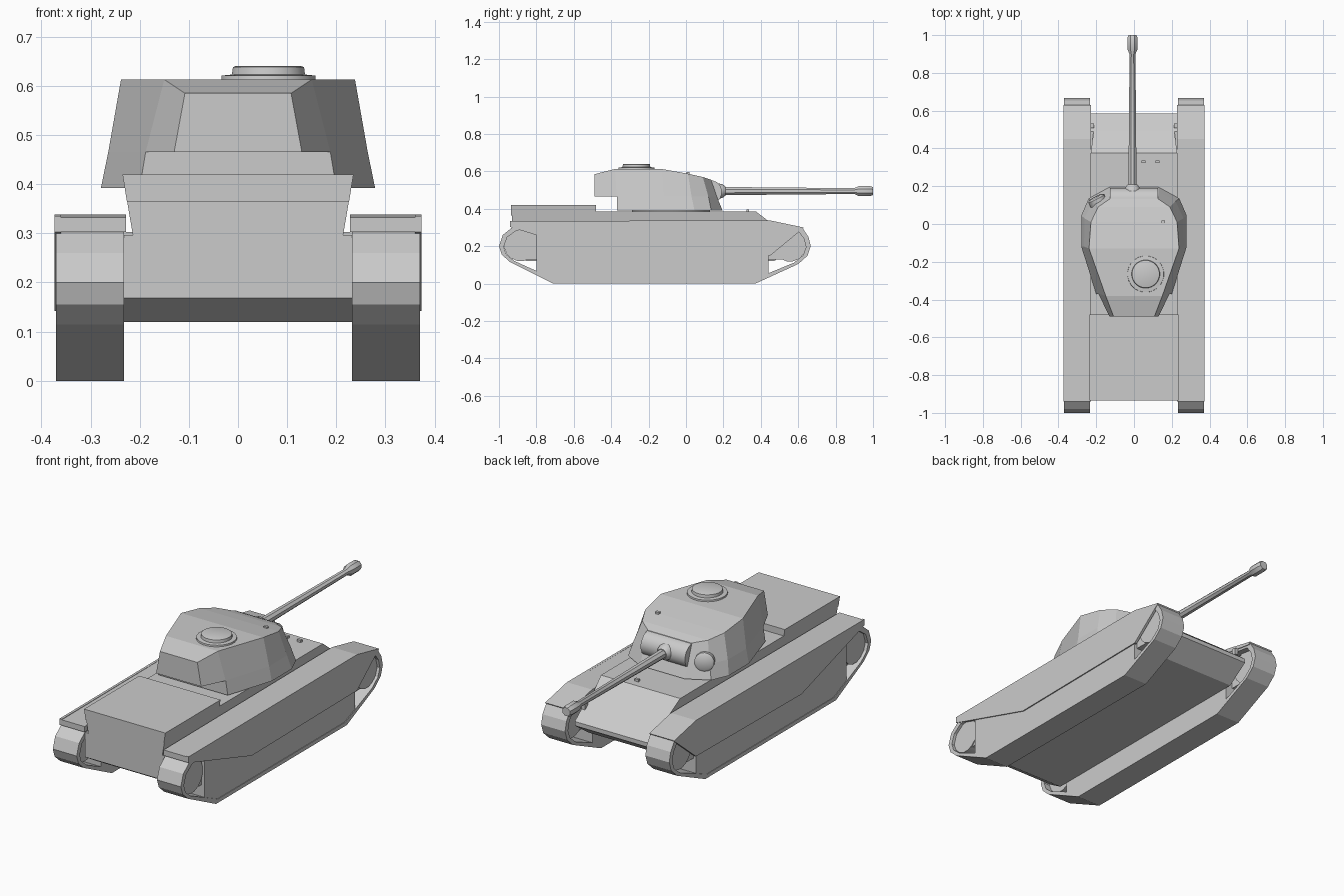
import bpy, bmesh, math
from mathutils import Vector

if "Cube" in bpy.data.objects:
    bpy.data.objects.remove(bpy.data.objects["Cube"])


def finish(name, bm):
    bmesh.ops.recalc_face_normals(bm, faces=bm.faces)
    me = bpy.data.meshes.new(name)
    bm.to_mesh(me)
    bm.free()
    ob = bpy.data.objects.new(name, me)
    bpy.context.collection.objects.link(ob)
    return ob


def loft(name, rings, cap=True):
    """Bridge equal-length closed rings of 3D points."""
    bm = bmesh.new()
    vs = [[bm.verts.new(p) for p in r] for r in rings]
    n = len(vs[0])
    for a, b in zip(vs, vs[1:]):
        for i in range(n):
            j = (i + 1) % n
            bm.faces.new((a[i], a[j], b[j], b[i]))
    if cap:
        bm.faces.new(vs[0])
        bm.faces.new(vs[-1])
    return finish(name, bm)


def prism(name, profile, x0, x1):
    """Extrude a (y, z) profile along x."""
    return loft(name, [[(x, y, z) for y, z in profile] for x in (x0, x1)])


def rect(y0, y1, hx, z):
    return [(-hx, y0, z), (hx, y0, z), (hx, y1, z), (-hx, y1, z)]


def lathe(name, profile, origin, axis, sides):
    """Revolve (distance, radius) pairs about an axis."""
    q = Vector((0, 0, 1)).rotation_difference(Vector(axis))
    rings = []
    for t, r in profile:
        ring = []
        for k in range(sides):
            a = 2 * math.pi * (k + 0.5) / sides
            ring.append(Vector(origin) + q @ Vector((r * math.cos(a), r * math.sin(a), t)))
        rings.append(ring)
    ob = loft(name, rings)
    bpy.ops.object.select_all(action='DESELECT')
    ob.select_set(True)
    bpy.context.view_layer.objects.active = ob
    bpy.ops.object.shade_smooth_by_angle(angle=math.radians(35))
    return ob


def box(name, c, s):
    x, y, z = c
    return loft(name, [[(x + p[0], y + p[1], z + p[2]) for p in rect(-s[1] / 2, s[1] / 2, s[0] / 2, h)]
                       for h in (-s[2] / 2, s[2] / 2)])


# Hull: lower tub, flared upper hull with sloped glacis, raised engine deck
prism("lower_hull", [(-0.93, 0.297), (-0.93, 0.168), (-0.85, 0.12), (0.47, 0.12),
                     (0.585, 0.2), (0.585, 0.222), (0.49, 0.297)], -0.233, 0.233)
loft("upper_hull", [rect(-0.93, 0.49, 0.214, 0.297), rect(-0.93, 0.375, 0.229, 0.385)])
loft("engine_deck", [rect(-0.935, -0.48, 0.226, 0.365), rect(-0.935, -0.48, 0.235, 0.42)])

# Running gear on both sides
track = [(-0.71, 0), (0.37, 0), (0.60, 0.105), (0.65, 0.15), (0.667, 0.2), (0.655, 0.25),
         (0.625, 0.295), (0.5, 0.315), (-0.85, 0.315), (-0.93, 0.30), (-0.98, 0.26),
         (-1.0, 0.2), (-0.985, 0.155), (-0.94, 0.115)]
cy, cz = -0.165, 0.165
inner = [(cy + (y - cy) * 0.97, cz + (z - cz) * 0.88) for y, z in track]
skirt = [(-0.94, 0.335), (-0.94, 0.303), (-0.42, 0.142), (0.45, 0.15), (0.63, 0.298), (0.45, 0.338)]
fender = [(-0.94, 0.303), (-0.94, 0.332), (0.45, 0.338), (0.63, 0.30), (0.62, 0.288), (0.44, 0.315)]
side_fill = [(-0.8, 0.06), (-0.71, 0.01), (0.37, 0.01), (0.44, 0.05), (0.44, 0.31), (-0.8, 0.31)]
for s, tag in ((-1, "left"), (1, "right")):
    a, b = s * 0.232, s * 0.37
    rings = [[(x, y, z) for y, z in p] for x, p in
             ((a, track), (b, track), (b, inner), (a, inner), (a, track))]
    band = loft(tag + "_track_band", rings, cap=False)
    bm = bmesh.new()
    bm.from_mesh(band.data)
    bmesh.ops.remove_doubles(bm, verts=bm.verts, dist=1e-5)
    bmesh.ops.recalc_face_normals(bm, faces=bm.faces)
    bm.to_mesh(band.data)
    bm.free()
    prism(tag + "_suspension_side", side_fill, a, s * 0.367)
    prism(tag + "_skirt", skirt, s * 0.36, s * 0.373)
    prism(tag + "_fender", fender, s * 0.228, s * 0.373)
    for end, y, r in (("rear", -0.885, 0.088), ("front", 0.555, 0.09)):
        lathe(f"{tag}_{end}_wheel", [(-0.045, r), (0.045, r)], (s * 0.31, y, 0.208), (1, 0, 0), 16)
    # Connecting plate between the rear wheel and the side wall
    prism(tag + "_rear_drive_plate", [(-0.8, 0.13), (-0.89, 0.13), (-0.89, 0.29), (-0.8, 0.29)],
          s * 0.27, s * 0.35)
    prism(tag + "_front_idler_plate", [(0.44, 0.13), (0.55, 0.13), (0.55, 0.29), (0.44, 0.29)],
          s * 0.27, s * 0.35)
    box(tag + "_headlamp", (s * 0.222, 0.52, 0.285), (0.02, 0.025, 0.035))
for x in (0.05, 0.125):
    box("driver_periscope", (x, 0.33, 0.389), (0.022, 0.014, 0.016))


def turret_shell(name, halves):
    """Rings given as (x, y, z) right halves; caps are strips of planar quads."""
    bm = bmesh.new()
    rings = []
    for h in halves:
        rings.append(([bm.verts.new(p) for p in h], [bm.verts.new((-x, y, z)) for x, y, z in h]))
    n = len(halves[0])
    for r, l in (rings[0], rings[-1]):
        for i in range(n - 1):
            bm.faces.new((r[i], r[i + 1], l[i + 1], l[i]))
    for (r0, l0), (r1, l1) in zip(rings, rings[1:]):
        for i in range(n - 1):
            bm.faces.new((r0[i], r0[i + 1], r1[i + 1], r1[i]))
            bm.faces.new((l0[i], l0[i + 1], l1[i + 1], l1[i]))
        for i in (0, n - 1):
            bm.faces.new((r0[i], r1[i], l1[i], l0[i]))
    return finish(name, bm)


# Turret: upper shell with rear bustle, lower skirt-like wall, ring
waist = [(0.13, -0.49, 0.465), (0.188, -0.37, 0.465), (0.264, -0.12, 0.465),
         (0.262, 0.03, 0.465), (0.22, 0.12, 0.465), (0.13, 0.165, 0.465)]
roof = [(0.108, -0.49, 0.585), (0.15, -0.38, 0.613), (0.238, -0.13, 0.613),
        (0.228, 0.01, 0.588), (0.19, 0.09, 0.57), (0.125, 0.135, 0.555)]
base = [(0.2, -0.37, 0.392), (0.279, -0.12, 0.392), (0.279, 0.045, 0.392),
        (0.24, 0.135, 0.392), (0.13, 0.195, 0.392)]
turret_shell("turret_shell", [waist, roof])
turret_shell("turret_lower_wall", [base, waist[1:]])
lathe("turret_ring", [(0, 0.21), (0.02, 0.21)], (0, -0.08, 0.378), (0, 0, 1), 24)

# Cupola with stepped rim, small roof fitting
lathe("cupola", [(0, 0.098), (0.018, 0.096), (0.02, 0.075), (0.035, 0.073), (0.037, 0.068)],
      (0.062, -0.265, 0.603), (0, 0, 1), 24)
box("roof_sight", (0.155, 0.01, 0.59), (0.02, 0.015, 0.014))

# Gun mantlet, cheek port, barrel with muzzle brake
lathe("gun_mantlet", [(-0.128, 0.064), (0.128, 0.064)], (0, 0.128, 0.49), (1, 0, 0), 16)
lathe("cheek_port", [(-0.06, 0.048), (0.0, 0.048), (0.008, 0.036)], (-0.2, 0.135, 0.475),
      (-0.45, 0.89, 0.1), 14)
lathe("gun_collar", [(0, 0.042), (0.02, 0.038), (0.035, 0.026)], (-0.008, 0.175, 0.495), (0, 1, 0), 12)
lathe("gun_barrel", [(0.12, 0.025), (0.45, 0.021), (0.9, 0.017), (0.925, 0.029), (0.985, 0.029), (1.0, 0.023)],
      (-0.008, 0, 0.495), (0, 1, 0), 8)
